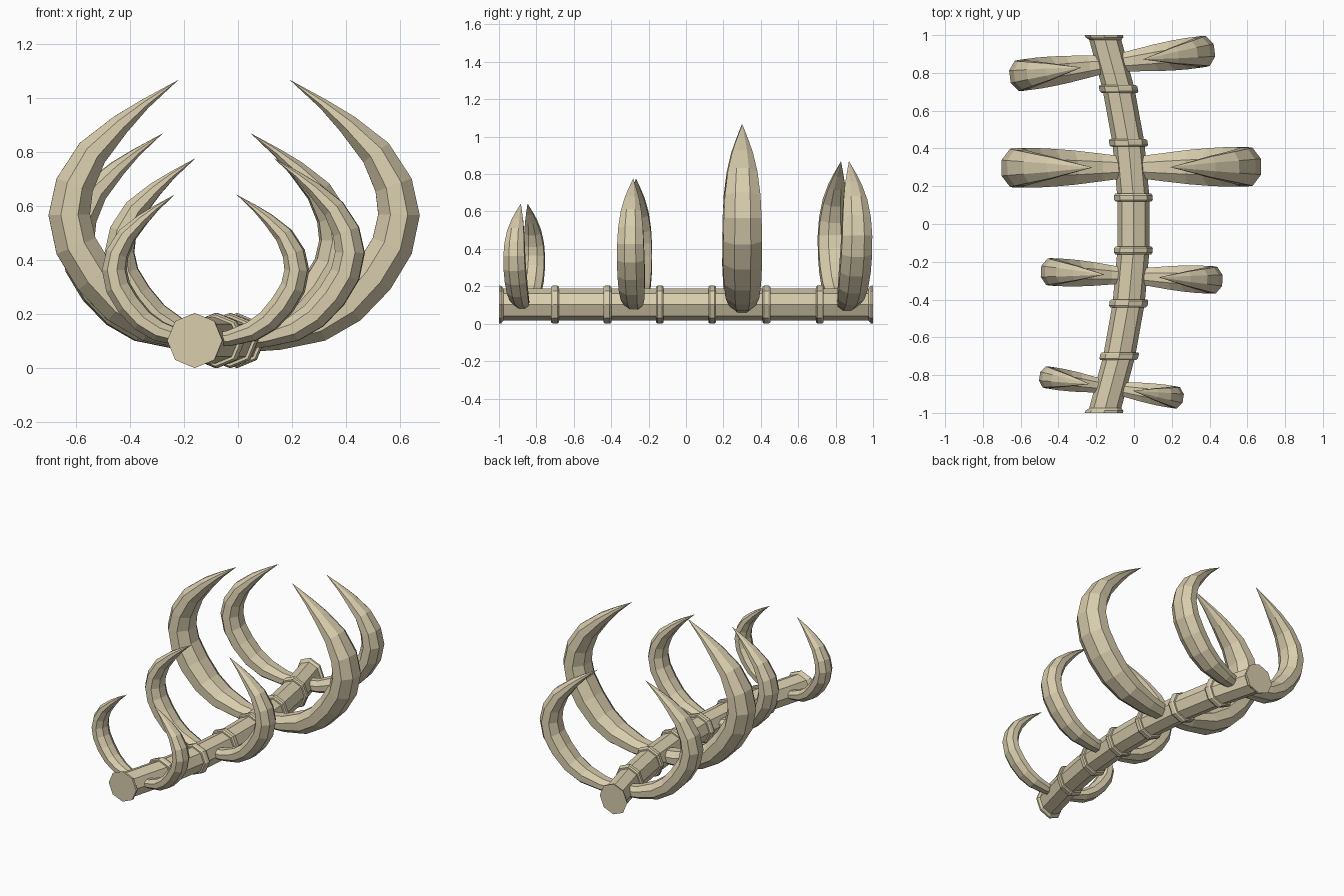
import bpy, bmesh, math
from mathutils import Vector

if "Cube" in bpy.data.objects:
    bpy.data.objects.remove(bpy.data.objects["Cube"])

bone = bpy.data.materials.new("pale bone")
bone.diffuse_color = (0.69, 0.61, 0.42, 1)
bone.use_nodes = True
bone.node_tree.nodes["Principled BSDF"].inputs["Base Color"].default_value = bone.diffuse_color
SIDES = 8
BASE_Z = 0.102


def loft(name, rings):
    """Skin a list of point loops; a one-point loop is a tip."""
    bm = bmesh.new()
    loops = [[bm.verts.new(p) for p in r] for r in rings]
    for a, b in zip(loops, loops[1:]):
        for i in range(SIDES):
            j = (i + 1) % SIDES
            if len(b) == 1:
                bm.faces.new((a[i], a[j], b[0]))
            else:
                bm.faces.new((a[i], a[j], b[j], b[i]))
    for end in (loops[0], loops[-1]):
        if len(end) > 2:
            bm.faces.new(end)
    bmesh.ops.recalc_face_normals(bm, faces=bm.faces)
    me = bpy.data.meshes.new(name)
    bm.to_mesh(me)
    bm.free()
    me.materials.append(bone)
    ob = bpy.data.objects.new(name, me)
    bpy.context.collection.objects.link(ob)
    return ob


def spine_x(y):
    return -0.16 * y * y


def spine_ring(y, r):
    return [(spine_x(y) + r * math.cos(t), y, BASE_Z + r * math.sin(t))
            for t in (math.tau * i / SIDES for i in range(SIDES))]


# curved backbone with flared ends
joints = [-0.7, -0.42, -0.14, 0.14, 0.43, 0.715]
stations = [(-1, 0.102), (-0.988, 0.1), (-0.975, 0.085)]
stations += [(y, 0.085) for y in joints]
stations += [(0.975, 0.085), (0.988, 0.1), (1, 0.102)]
loft("spine", [spine_ring(y, r) for y, r in stations])

# raised collars at the joints between vertebrae
for y in joints:
    loft("joint_collar", [spine_ring(y + d, r) for d, r in
                          ((-0.021, 0.08), (-0.021, 0.095), (-0.012, 0.102),
                           (0.012, 0.102), (0.021, 0.095), (0.021, 0.08))])

# rib centre line: sideways, up, half thickness, half width
RIB = [(0.03, 0.000, 0.045, 0.058), (0.16, 0.015, 0.052, 0.075),
       (0.31, 0.060, 0.068, 0.093), (0.42, 0.130, 0.075, 0.102),
       (0.515, 0.235, 0.080, 0.107), (0.585, 0.350, 0.080, 0.107),
       (0.610, 0.465, 0.079, 0.104), (0.590, 0.575, 0.073, 0.098),
       (0.525, 0.695, 0.060, 0.082), (0.420, 0.800, 0.039, 0.058),
       (0.330, 0.875, 0.020, 0.033), (0.205, 0.965, 0, 0)]


def rib(name, y0, scale, turn, side):
    rings = []
    pts = [Vector((p[0], p[1])) for p in RIB]
    for k, (u, v, thick, wide) in enumerate(RIB):
        tan = (pts[min(k + 1, len(pts) - 1)] - pts[max(k - 1, 0)]).normalized()
        out = Vector((tan.y, -tan.x))
        loop = []
        for i in range(SIDES if thick else 1):
            t = math.tau * (i + 0.5) / SIDES
            c, s = math.cos(t) / 0.95, math.sin(t) / 0.95
            a = (u + out.x * thick * c) * scale * side
            b = wide * s * scale
            loop.append((spine_x(y0) + a * math.cos(turn) - b * math.sin(turn),
                         y0 + a * math.sin(turn) + b * math.cos(turn),
                         BASE_Z + (v + out.y * thick * c) * scale))
        rings.append(loop)
    loft(name, rings)


# four pairs of ribs: position, size, turn
for y0, scale, turn in ((-0.865, 0.56, -0.155), (-0.275, 0.70, -0.05),
                        (0.30, 1.0, 0.005), (0.85, 0.795, 0.13)):
    rib("right_rib", y0, scale, turn, 1)
    rib("left_rib", y0, scale, turn, -1)
